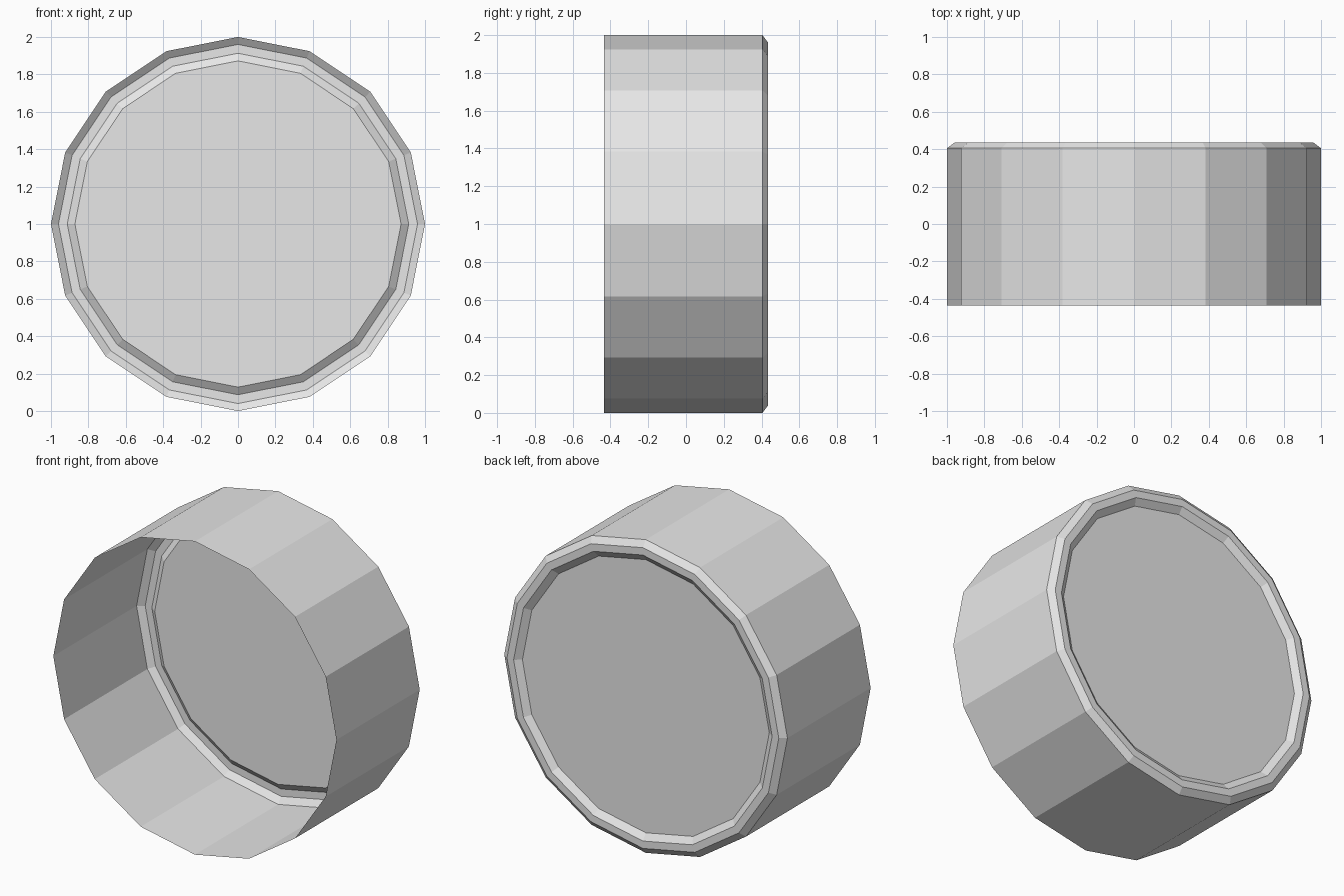
import bpy, bmesh
from math import sin, cos, tau

cube = bpy.data.objects.get("Cube")
if cube:
    bpy.data.objects.remove(cube, do_unlink=True)

SIDES = 16

# Plain grey material
grey = bpy.data.materials.new("light grey")
grey.use_nodes = True
colour = (0.8, 0.8, 0.8, 1)
grey.diffuse_color = colour
grey.node_tree.nodes["Principled BSDF"].inputs["Base Color"].default_value = colour

# Cap profile as (radius, y): open front, skirt, chamfer, rim, recessed end
profile = [(1, -0.435), (1, 0.405), (0.96, 0.435), (0.913, 0.435), (0.872, 0.405)]

bm = bmesh.new()
rings = []
for radius, y in profile:
    rings.append([bm.verts.new((radius * sin(tau * i / SIDES), y,
                                1 + radius * cos(tau * i / SIDES)))
                  for i in range(SIDES)])

# Thin walls between neighbouring rings
for a, b in zip(rings, rings[1:]):
    for i in range(SIDES):
        j = (i + 1) % SIDES
        bm.faces.new((a[i], b[i], b[j], a[j]))

# Flat end panel, facing the back
bm.faces.new(rings[-1])
bm.normal_update()
bmesh.ops.recalc_face_normals(bm, faces=bm.faces)
bm.faces.ensure_lookup_table()
if bm.faces[-1].normal.y < 0:
    bmesh.ops.reverse_faces(bm, faces=bm.faces)

mesh = bpy.data.meshes.new("round_cap")
bm.to_mesh(mesh)
bm.free()
mesh.materials.append(grey)
cap = bpy.data.objects.new("round_cap", mesh)
bpy.context.collection.objects.link(cap)
